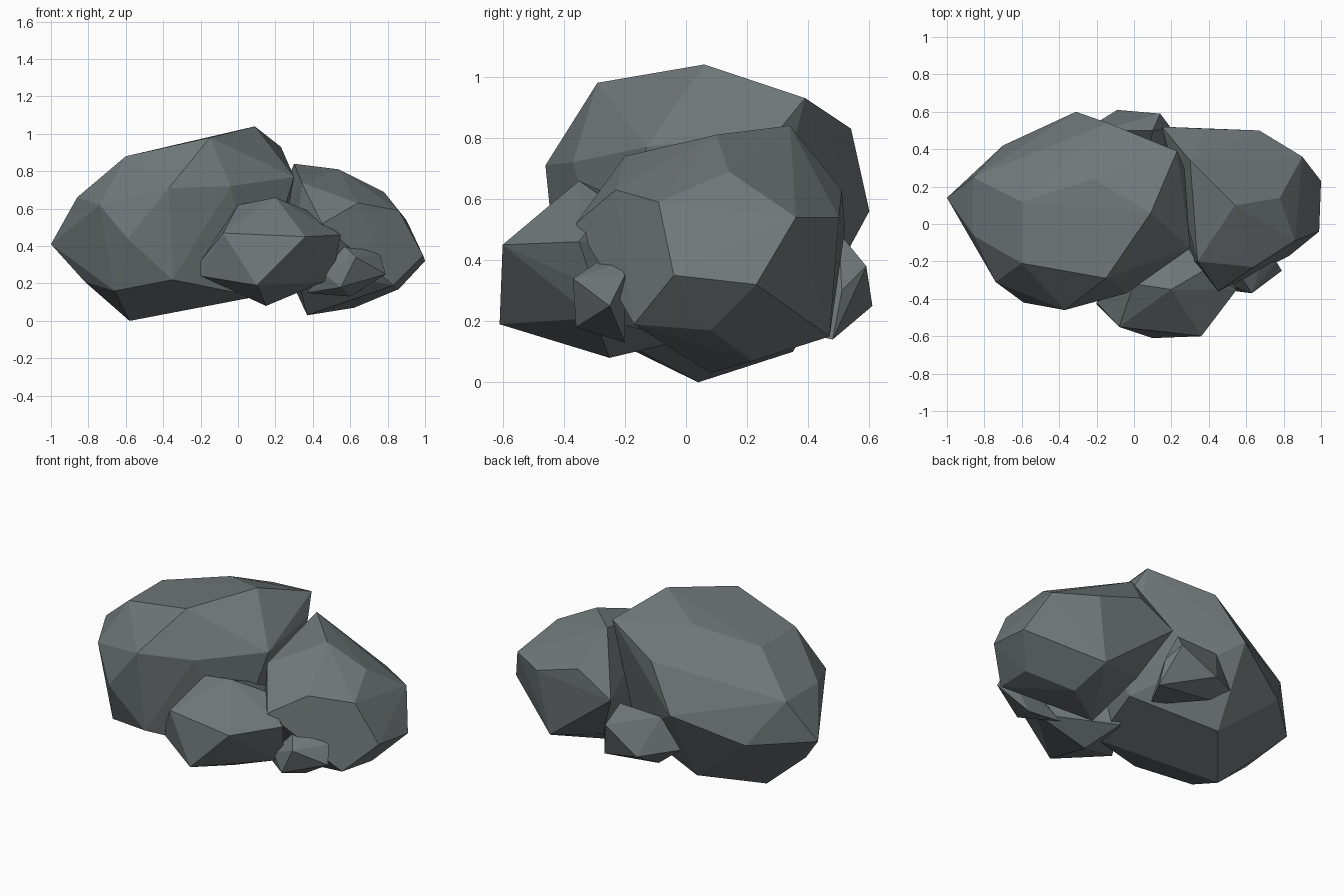
import bpy
import bmesh
import math
from mathutils import Vector

# Remove the default cube
default_cube = bpy.data.objects.get("Cube")
if default_cube:
    bpy.data.objects.remove(default_cube, do_unlink=True)


def make_material(name, colour):
    material = bpy.data.materials.new(name)
    material.use_nodes = True
    material.diffuse_color = colour
    shader = material.node_tree.nodes["Principled BSDF"]
    shader.inputs["Base Color"].default_value = colour
    shader.inputs["Roughness"].default_value = .9
    return material


stone = make_material("slate grey stone", (.16, .185, .192, 1))


def make_rock(name, crown, waist, underside):
    """Wrap a faceted boulder tightly around its chiselled corners."""
    mesh = bpy.data.meshes.new(name)
    bm = bmesh.new()
    for corner in crown + waist + underside:
        bm.verts.new(Vector(corner))

    # Hull the corners and drop any that ended up inside
    hull = bmesh.ops.convex_hull(bm, input=bm.verts[:])
    leftovers = {item for key in ("geom_interior", "geom_unused")
                 for item in hull[key]
                 if isinstance(item, bmesh.types.BMVert)}
    bmesh.ops.delete(bm, geom=list(leftovers), context="VERTS")

    # Merge nearly flat triangles into broad stone facets
    bmesh.ops.dissolve_limit(bm, angle_limit=math.radians(2),
                             verts=bm.verts[:], edges=bm.edges[:])
    bmesh.ops.recalc_face_normals(bm, faces=bm.faces[:])
    for face in bm.faces:
        face.smooth = False
    bm.to_mesh(mesh)
    bm.free()

    mesh.materials.append(stone)
    rock = bpy.data.objects.new(name, mesh)
    bpy.context.scene.collection.objects.link(rock)
    return rock


# Large boulder that dominates the cluster
make_rock(
    "large_boulder",
    crown=[(.09, .06, 1.04), (-.15, -.29, .98), (-.6, -.21, .88),
           (-.6, .12, .88), (-.22, .24, .96), (.23, .39, .93),
           (-.14, .54, .83), (.3, -.13, .77), (.27, .3, .82)],
    waist=[(-1, .14, .41), (-.86, .25, .66), (-.86, -.06, .66),
           (-.74, -.31, .62), (-.59, -.42, .44), (-.37, -.46, .71),
           (-.04, -.37, .72), (-.31, .6, .56), (-.7, .42, .41)],
    underside=[(-.58, .04, 0), (-.82, 0, .21), (-.66, -.28, .16),
               (-.35, -.41, .22), (.1, -.2, .13), (-.32, .35, .1),
               (.2, .2, .2)],
)

# Medium boulder leaning on its side
make_rock(
    "medium_boulder",
    crown=[(.3, .34, .84), (.54, .1, .81), (.78, .14, .69),
           (.34, -.2, .74), (.64, -.23, .63)],
    waist=[(.45, -.36, .52), (.86, -.09, .59), (.9, .36, .54),
           (.67, .5, .54), (.38, .51, .63), (.15, .52, .5),
           (1, .23, .32), (.99, -.04, .35), (.3, -.2, .3)],
    underside=[(.37, .08, .03), (.62, .22, .07), (.86, .08, .17),
               (.6, .47, .15), (.78, .37, .26), (.3, .38, .2),
               (.83, -.17, .19)],
)

# Low rock in front
make_rock(
    "front_rock",
    crown=[(.2, -.35, .66), (0, -.32, .62), (.37, -.25, .59), (.2, 0, .5)],
    waist=[(-.08, -.55, .47), (.36, -.6, .45), (.1, -.61, .19),
           (.55, -.35, .46), (.52, -.3, .31), (-.2, -.42, .32)],
    underside=[(-.2, -.43, .24), (.46, -.3, .21), (.15, -.25, .08),
               (.1, 0, .14)],
)

# Pebble tucked under the medium boulder
make_rock(
    "front_pebble",
    crown=[(.57, -.28, .4), (.68, -.22, .39), (.76, -.2, .35)],
    waist=[(.63, -.37, .34), (.79, -.25, .25), (.45, -.3, .26)],
    underside=[(.55, -.36, .18), (.6, -.2, .13), (.37, -.2, .15)],
)

# Small rock in the gap at the back
make_rock(
    "back_rock",
    crown=[(.1, .5, .49), (-.18, .5, .48), (.14, .59, .38)],
    waist=[(-.09, .61, .25), (.2, .51, .3), (-.3, .48, .3)],
    underside=[(.22, .48, .14), (-.15, .48, .18), (.05, .2, .2)],
)
